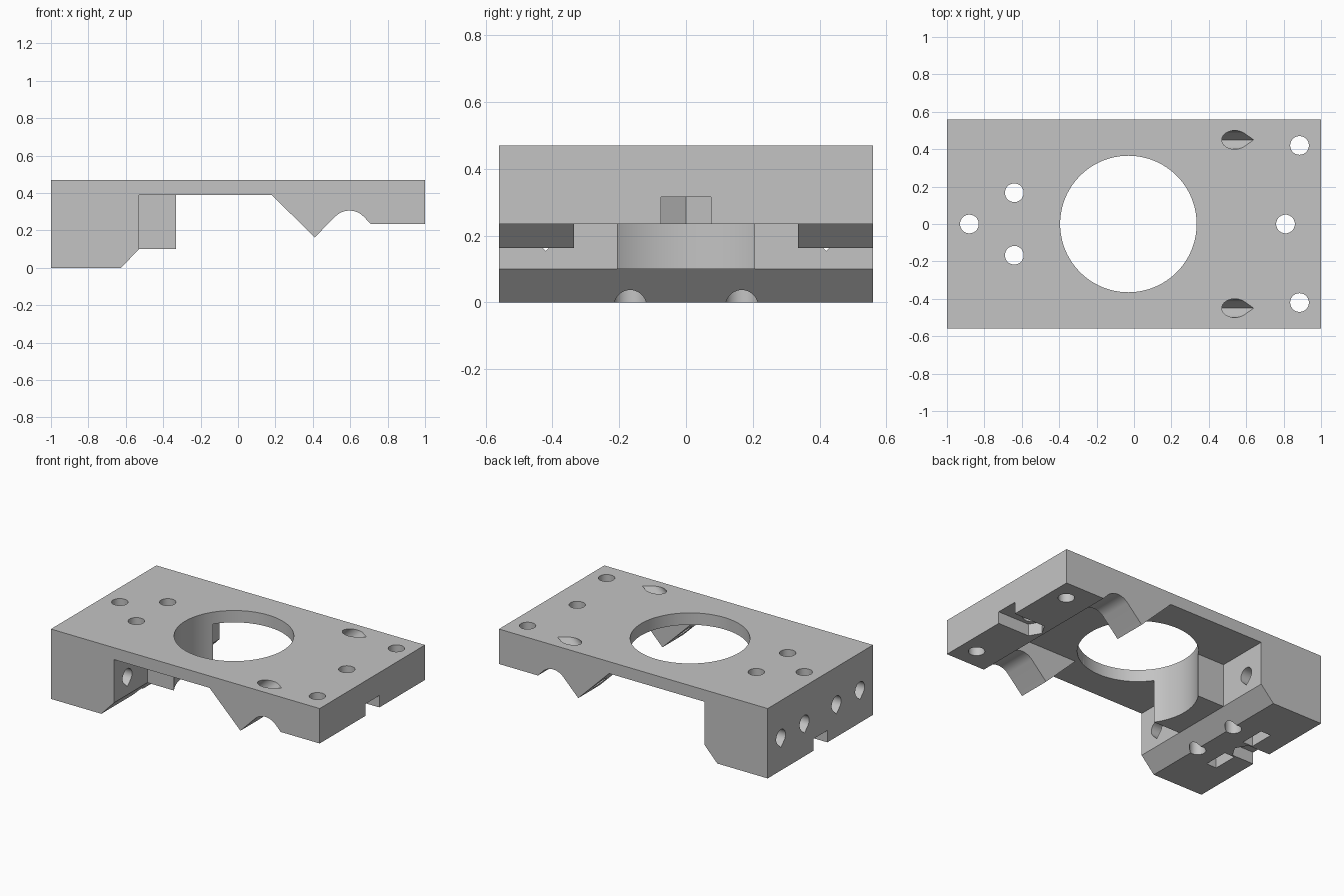
import bpy, bmesh, math
from mathutils import Vector

cube = bpy.data.objects.get("Cube")
if cube:
    bpy.data.objects.remove(cube, do_unlink=True)

X, Y, Z = Vector((1, 0, 0)), Vector((0, 1, 0)), Vector((0, 0, 1))
HALF_WIDTH, TOP, SCREW = 0.56, 0.47, 0.05

grey = bpy.data.materials.new("plain grey")
grey.use_nodes = True
grey.diffuse_color = (0.55, 0.55, 0.55, 1)
grey.node_tree.nodes["Principled BSDF"].inputs["Base Color"].default_value = grey.diffuse_color


def prism(name, points, origin, u, v, axis, start, end):
    """Extrude a flat outline, drawn on u and v, along an axis."""
    bm = bmesh.new()
    origin = Vector(origin)
    verts = [bm.verts.new(origin + u * a + v * b + axis * start) for a, b in points]
    face = bm.faces.new(verts)
    new = bmesh.ops.extrude_face_region(bm, geom=[face])["geom"]
    moved = [g for g in new if isinstance(g, bmesh.types.BMVert)]
    bmesh.ops.translate(bm, verts=moved, vec=axis * (end - start))
    bmesh.ops.recalc_face_normals(bm, faces=bm.faces)
    mesh = bpy.data.meshes.new(name)
    bm.to_mesh(mesh)
    bm.free()
    mesh.materials.append(grey)
    obj = bpy.data.objects.new(name, mesh)
    bpy.context.collection.objects.link(obj)
    return obj


def box(name, x0, x1, y0, y1, z0, z1):
    return prism(name, [(x0, y0), (x1, y0), (x1, y1), (x0, y1)], (0, 0, 0), X, Y, Z, z0, z1)


def arc(radius, start, end, steps, cx=0, cy=0):
    angles = [math.radians(start + (end - start) * i / steps) for i in range(steps + 1)]
    return [(cx + radius * math.cos(a), cy + radius * math.sin(a)) for a in angles]


def combine(target, tool, operation):
    mod = target.modifiers.new("shape", "BOOLEAN")
    mod.operation, mod.solver, mod.object = operation, "EXACT", tool
    bpy.context.view_layer.objects.active = target
    bpy.ops.object.modifier_apply(modifier=mod.name)
    bpy.data.objects.remove(tool, do_unlink=True)


def cut(tool):
    combine(body, tool, "DIFFERENCE")


def round_hole(x, y, radius=SCREW, steps=40):
    cut(prism("hole", arc(radius, 0, 360, steps)[:-1], (x, y, 0), X, Y, Z, -0.1, 0.6))


def teardrop_hole(origin, u, v, axis, start, end):
    # Round hole with a right-angled point along v
    points = arc(SCREW, 45, -225, 30) + [(0, SCREW * math.sqrt(2))]
    cut(prism("teardrop", points, origin, u, v, axis, start, end))


def nut_slot(x, z0, z1, side):
    # Hexagonal pocket open towards one end
    r = 0.15 / math.sqrt(3)
    points = [(side * 0.4, -0.075), (0, -0.075), (-side * r / 2, -0.075),
              (-side * r, 0), (-side * r / 2, 0.075), (side * 0.4, 0.075)]
    cut(prism("nut_slot", points, (x, 0, 0), X, Y, Z, z0, z1))


# Carriage body: side profile with the rod channel on the right
profile = [(-1, 0), (-0.625, 0), (-0.53, 0.1), (-0.53, 0.39), (0.18, 0.39), (0.41, 0.163)]
profile += arc(0.106, 135, 45, 16, 0.596, 0.2)
profile += [(0.71, 0.235), (1, 0.235), (1, TOP), (-1, TOP)]
body = prism("carriage_body", profile, (0, 0, 0), X, Z, Y, -HALF_WIDTH, HALF_WIDTH)

# Gap between the two legs
cut(box("leg_gap", 0.1, 0.70, -0.335, 0.335, -0.1, 0.39))

# Inner block, hollowed by the large opening
combine(body, box("inner_block", -0.6, -0.33, -0.207, 0.207, 0.1, 0.43), "UNION")
round_hole(-0.03, 0, 0.365, 96)

# Vertical screw holes
for x, y in [(-0.88, 0), (0.81, 0), (-0.64, 0.167), (-0.64, -0.167), (0.885, 0.42), (0.885, -0.42)]:
    round_hole(x, y)

# Nut slots open at both ends
nut_slot(-0.88, -0.1, 0.08, -1)
nut_slot(0.81, 0.1, 0.315, 1)

diagonal = (X + Z).normalized()
for s in (1, -1):
    # Rod holes and shorter screw holes in the left end
    teardrop_hole((0, s * 0.42, 0.225), Y, -Z, X, -1.1, -0.4)
    teardrop_hole((0, s * 0.17, 0.225), Y, -Z, X, -1.1, -0.7)
    cut(box("nut_trap", -0.86, -0.785, s * 0.17 - 0.085, s * 0.17 + 0.085, -0.1, 0.315))
    # Slanted holes through the legs
    teardrop_hole((0.54, s * 0.45, TOP), Y, (X - Z).normalized(), diagonal, -0.45, 0.2)

# Smooth the round walls, keep the edges sharp
bpy.ops.object.select_all(action="DESELECT")
body.select_set(True)
bpy.context.view_layer.objects.active = body
bpy.ops.object.shade_smooth_by_angle(angle=math.radians(25))
